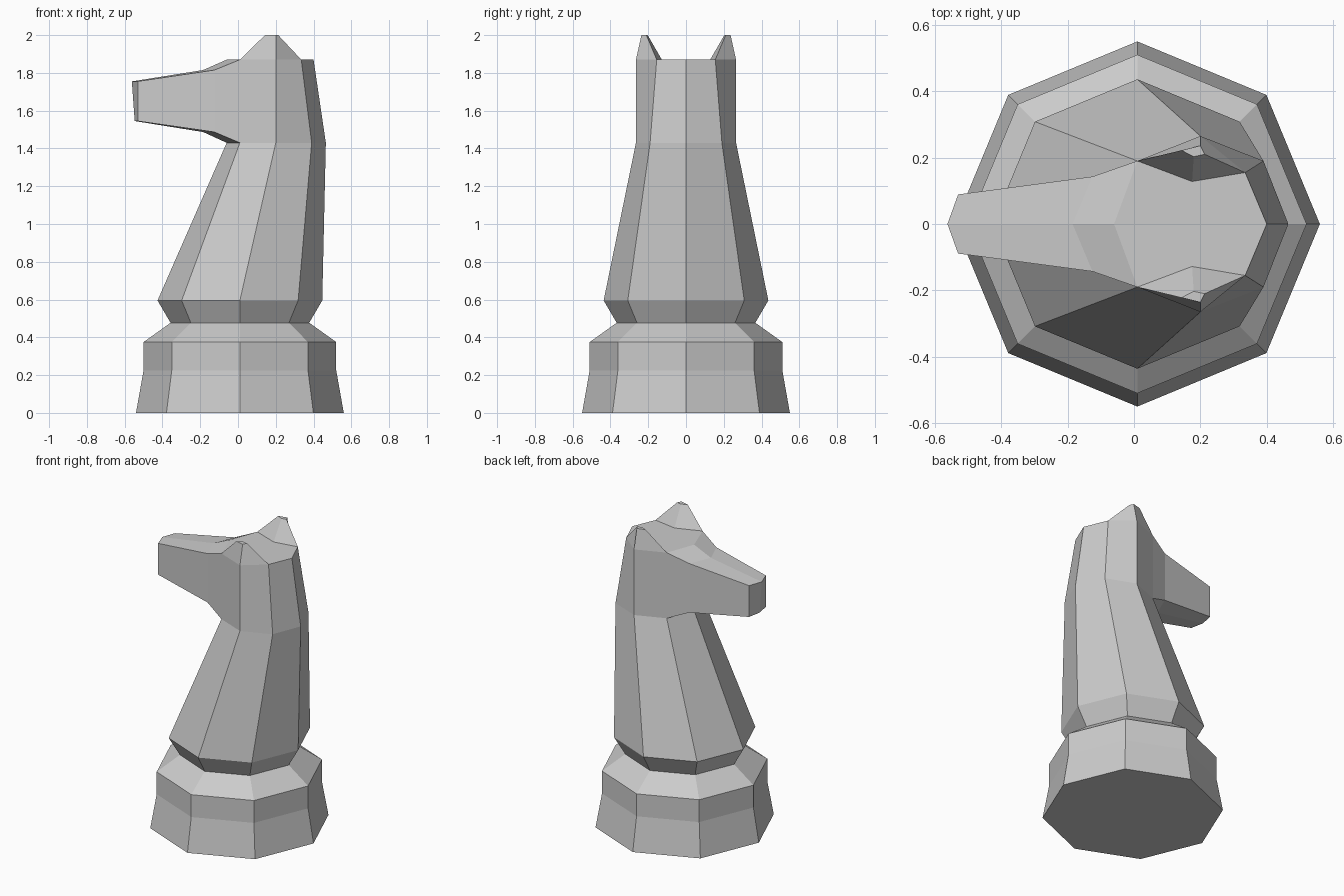
import bpy, bmesh, math

if "Cube" in bpy.data.objects:
    bpy.data.objects.remove(bpy.data.objects["Cube"])

bm = bmesh.new()

def V(x, y, z):
    return bm.verts.new((x, y, z))

def octagon(r, z, cx=0.01):
    return [V(cx + r * math.cos(i * math.pi / 4), r * math.sin(i * math.pi / 4), z) for i in range(8)]

def half_ring(pts, z):
    """Eight-point ring from five (x, y) points, back to front, mirrored in y."""
    full = pts + [(x, -y) for x, y in pts[-2:0:-1]]
    return [V(x, y, z) for x, y in full]

def bridge(a, b, skip=()):
    n = len(a)
    for i in range(n):
        if i not in skip:
            bm.faces.new((a[i], a[(i + 1) % n], b[(i + 1) % n], b[i]))

# Stepped base and flared collar
rings = [octagon(r, z) for r, z in
         [(0.55, 0), (0.51, 0.225), (0.51, 0.375), (0.367, 0.477), (0.436, 0.595)]]
bm.faces.new(rings[0][::-1])

# Neck and back of the head (front two sides of the head left open for the muzzle)
low = half_ring([(0.465, 0), (0.39, 0.19), (0.20, 0.265), (0.01, 0.19), (-0.06, 0)], 1.43)
top = half_ring([(0.40, 0), (0.335, 0.155), (0.20, 0.265), (0.01, 0.19), (-0.06, 0)], 1.87)
rings.append(low)
for a, b in zip(rings, rings[1:]):
    bridge(a, b)
bridge(low, top, skip=(3, 4))

# Muzzle: six-sided sections running forward to the nose
def section(xs, y, z0, z1, nose_top, nose_low):
    return [V(xs, y, z1), V(nose_top, 0, z1), V(xs, -y, z1),
            V(xs, -y, z0), V(nose_low, 0, z0), V(xs, y, z0)]

root = [top[3], top[4], top[5], low[5], low[4], low[3]]
cheek = section(-0.125, 0.143, 1.487, 1.815, -0.185, -0.185)
nose = section(-0.53, 0.089, 1.545, 1.755, -0.562, -0.547)
bridge(root, cheek)
bridge(cheek, nose)
bm.faces.new((nose[0], nose[1], nose[4], nose[5]))
bm.faces.new((nose[1], nose[2], nose[3], nose[4]))

# Ears: tapered four-sided blocks at each side of the crown
inner = {}
for s, (f, o, b) in ((1, (3, 2, 1)), (-1, (5, 6, 7))):
    inner[s] = V(0.175, s * 0.128, 1.87)
    foot = [top[f], top[o], top[b], inner[s]]
    tip = [V(x, s * y, 2.0) for x, y in
           [(0.143, 0.222), (0.20, 0.236), (0.213, 0.21), (0.18, 0.203)]]
    bridge(foot, tip)
    bm.faces.new(tip)

# Flat crown between the ears
bm.faces.new((top[0], top[1], inner[1], top[3], top[4], top[5], inner[-1], top[7]))

bmesh.ops.recalc_face_normals(bm, faces=bm.faces[:])
mesh = bpy.data.meshes.new("horse_chess_piece")
bm.to_mesh(mesh)
bm.free()
obj = bpy.data.objects.new("horse_chess_piece", mesh)
bpy.context.scene.collection.objects.link(obj)
